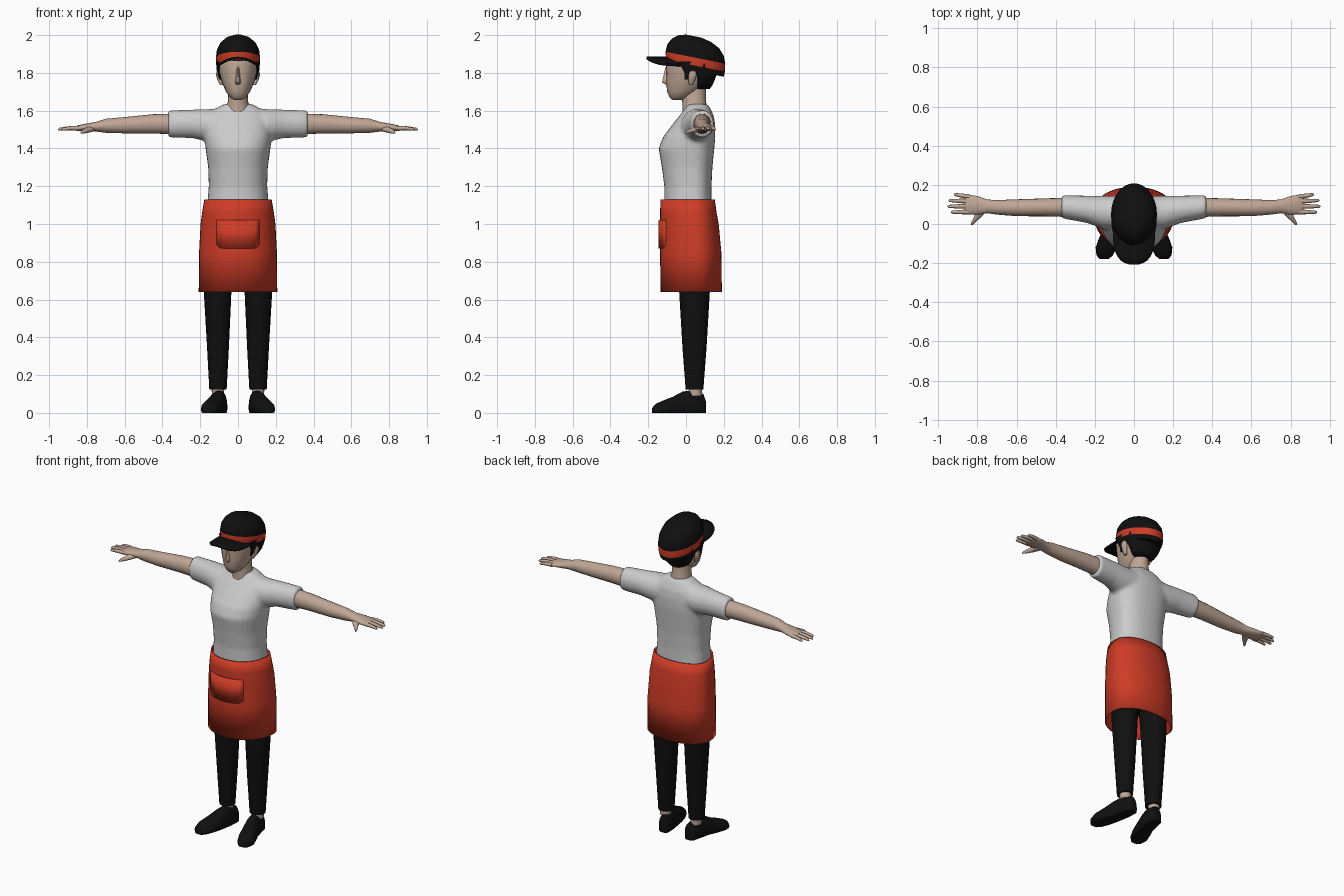
import bpy, bmesh, math

cube = bpy.data.objects.get("Cube")
if cube:
    bpy.data.objects.remove(cube, do_unlink=True)


def material(name, color):
    m = bpy.data.materials.new(name)
    m.use_nodes = True
    m.diffuse_color = (*color, 1)
    m.node_tree.nodes["Principled BSDF"].inputs["Base Color"].default_value = (*color, 1)
    return m


SKIN = material("skin", (0.52, 0.38, 0.30))
WHITE = material("shirt grey white", (0.60, 0.60, 0.60))
RED = material("apron red", (0.62, 0.045, 0.02))
BLACK = material("black", (0.005, 0.005, 0.005))

AXES = {"x": lambda t, u, v: (t, u, v),
        "y": lambda t, u, v: (u, t, v),
        "z": lambda t, u, v: (u, v, t)}


def finish(name, bm, mats, mirror=False, angle=50):
    bmesh.ops.recalc_face_normals(bm, faces=bm.faces)
    mesh = bpy.data.meshes.new(name)
    bm.to_mesh(mesh)
    bm.free()
    ob = bpy.data.objects.new(name, mesh)
    bpy.context.collection.objects.link(ob)
    for m in mats:
        mesh.materials.append(m)
    bpy.ops.object.select_all(action="DESELECT")
    ob.select_set(True)
    bpy.context.view_layer.objects.active = ob
    bpy.ops.object.shade_smooth_by_angle(angle=math.radians(angle))
    if mirror:
        ob.modifiers.new("mirror", "MIRROR").use_mirror_merge = False
    return ob


def loft(bm, sections, axis="z", n=24, power=2.0, capped=True):
    """Skin rings of (position, u, v, u radius, v radius below, v radius above)."""
    rings = []
    for t, u, v, ru, lo, *hi in sections:
        hi = hi[0] if hi else lo
        ring = []
        for i in range(n):
            a = math.tau * i / n
            c, s = math.cos(a), math.sin(a)
            du = math.copysign(abs(c) ** (2 / power), c) * ru
            dv = math.copysign(abs(s) ** (2 / power), s) * (hi if s > 0 else lo)
            ring.append(bm.verts.new(AXES[axis](t, u + du, v + dv)))
        rings.append(ring)
    for k, (a, b) in enumerate(zip(rings, rings[1:])):
        for i in range(n):
            j = (i + 1) % n
            bm.faces.new((a[i], a[j], b[j], b[i]))
    if capped:
        bm.faces.new(rings[0])
        bm.faces.new(rings[-1])


def part(name, sections, mat, axis="z", n=24, power=2.0, mirror=False, capped=True):
    bm = bmesh.new()
    loft(bm, sections, axis, n, power, capped)
    return finish(name, bm, [mat], mirror)


# Shirt: torso and both sleeves blended into one skin
bm = bmesh.new()
loft(bm, [(1.08, 0, .04, .165, .155, .095), (1.2, 0, .04, .155, .155, .095),
          (1.3, 0, .04, .158, .168, .1), (1.4, 0, .04, .172, .185, .11),
          (1.46, 0, .05, .178, .172, .105), (1.52, 0, .06, .178, .137, .095),
          (1.57, 0, .06, .165, .097, .088), (1.61, 0, .06, .12, .067, .07),
          (1.635, 0, .06, .075, .055, .055)], power=2.3, n=32)
for s in (1, -1):
    loft(bm, [(s * .06, .06, 1.525, .085, .09), (s * .16, .06, 1.522, .085, .086),
              (s * .24, .075, 1.53, .07, .076), (s * .37, .088, 1.53, .059, .072)], "x")
shirt = finish("shirt", bm, [WHITE])
remesh = shirt.modifiers.new("blend", "REMESH")
remesh.mode = "VOXEL"
remesh.voxel_size = 0.011
remesh.use_smooth_shade = True
soften = shirt.modifiers.new("soften", "SMOOTH")
soften.iterations = 5

# Arms, palms, fingers and thumbs
part("arm", [(.3, .085, 1.53, .05, .056), (.45, .085, 1.53, .046, .051),
             (.6, .083, 1.523, .043, .043), (.7, .085, 1.52, .037, .037),
             (.75, .09, 1.515, .035, .026), (.8, .095, 1.511, .048, .021),
             (.85, .1, 1.507, .05, .015), (.865, .1, 1.505, .044, .009)],
     SKIN, "x", 20, mirror=True)
bm = bmesh.new()
for y0, y1, tip in ((.062, .06, .935), (.09, .09, .953), (.116, .12, .947), (.139, .15, .92)):
    mid = (.84 + tip) / 2
    loft(bm, [(.84, y0, 1.507, .013, .012), (mid, (y0 + y1) / 2, 1.507, .011, .011),
              (tip - .008, y1, 1.502, .008, .008), (tip, y1, 1.5, .003, .003)], "x", 10)
loft(bm, [(.085, .775, 1.507, .034, .018), (.04, .795, 1.498, .02, .015),
          (.01, .82, 1.488, .011, .01), (-.006, .83, 1.483, .004, .004)], "y", 10)
finish("fingers", bm, [SKIN], True)

# Neck and head
part("neck", [(1.57, 0, .055, .08, .075, .06), (1.61, 0, .055, .065, .073, .06),
              (1.65, 0, .045, .053, .065, .06), (1.72, 0, .045, .05, .07, .06)], SKIN)
part("head", [(1.656, 0, -.05, .018, .02, .03), (1.668, 0, -.04, .04, .045, .06),
              (1.7, 0, -.01, .064, .09, .07), (1.75, 0, .02, .085, .125, .09),
              (1.8, 0, .03, .1, .134, .11), (1.85, 0, .04, .106, .148, .11),
              (1.9, 0, .05, .104, .145, .12)], SKIN, power=2.2)
part("nose", [(1.738, 0, -.09, .012, .018), (1.75, 0, -.095, .018, .034),
              (1.765, 0, -.095, .014, .03), (1.83, 0, -.09, .008, .02)], SKIN, n=10)
part("ear", [(1.735, .086, .025, .008, .01), (1.76, .096, .03, .012, .018),
             (1.79, .105, .035, .012, .022), (1.81, .104, .035, .008, .016)],
     SKIN, n=10, mirror=True)

# Hair: nape, sides and sideburns
part("hair", [(1.715, 0, .075, .05, .03, .05), (1.735, 0, .075, .078, .03, .065),
              (1.77, 0, .08, .1, .035, .075), (1.8, 0, .08, .112, .055, .085),
              (1.85, 0, .07, .114, .1, .11), (1.88, 0, .07, .108, .11, .1)], BLACK)
part("sideburn", [(1.765, .092, .0, .006, .008), (1.8, .1, .01, .009, .02),
                  (1.86, .107, .01, .008, .05)], BLACK, n=10, mirror=True)

# Cap crown with a coloured band, tipped down towards the back
BAND_LOW, BAND_HIGH = 1.838, 1.88
bm = bmesh.new()
loft(bm, [(1.81, 0, .05, .108, .15), (BAND_LOW, 0, .05, .115, .156),
          (BAND_HIGH, 0, .05, .117, .158), (1.92, 0, .05, .112, .15),
          (1.955, 0, .05, .095, .126), (1.98, 0, .045, .066, .088),
          (1.993, 0, .04, .03, .04)], n=32)
for f in bm.faces:
    f.material_index = int(BAND_LOW < f.calc_center_median().z < BAND_HIGH)
for v in bm.verts:
    v.co.z -= .2 * (v.co.y - .05)
finish("cap", bm, [BLACK, RED])

# Cap brim, drooping at the sides
bm = bmesh.new()
COLS, ROWS = 16, 6
grid = []
for i in range(COLS + 1):
    a = math.pi * i / COLS
    x = -.108 * math.copysign(abs(math.cos(a)) ** .8, math.cos(a))
    tip = -.03 - .178 * math.sin(a) ** .7
    grid.append([bm.verts.new((x, -.02 + (tip + .02) * j / ROWS, 1.886 - .04 * (x / .108) ** 2))
                 for j in range(ROWS + 1)])
for a, b in zip(grid, grid[1:]):
    for j in range(ROWS):
        bm.faces.new((a[j], a[j + 1], b[j + 1], b[j]))
brim = finish("cap_brim", bm, [BLACK])
thick = brim.modifiers.new("thickness", "SOLIDIFY")
thick.thickness = .014
thick.offset = -1

# Apron wrapped round the hips, with a front pocket
apron = part("apron", [(1.13, 0, .045, .178, .18, .107), (1.06, 0, .05, .19, .187, .112),
                       (1.0, 0, .055, .198, .192, .118), (.85, 0, .06, .206, .197, .127),
                       (.64, 0, .06, .208, .195, .13)], RED, n=40, power=2.1, capped=False)
thick = apron.modifiers.new("thickness", "SOLIDIFY")
thick.thickness = .008
thick.offset = -1
bm = bmesh.new()
columns = []
for i in range(13):
    x = -.115 + .23 * i / 12
    y = .06 - .205 * math.sqrt(1 - (x / .208) ** 2)
    drop = .02 * max(0, abs(x) / .115 - .8) / .2
    columns.append([bm.verts.new((x, y, z)) for z in (.87 + drop, 1.02)])
for a, b in zip(columns, columns[1:]):
    bm.faces.new((a[0], b[0], b[1], a[1]))
pocket = finish("apron_pocket", bm, [RED])
thick = pocket.modifiers.new("thickness", "SOLIDIFY")
thick.thickness = .009
thick.offset = -1

# Hips, trouser legs, ankles and shoes
part("hips", [(.74, 0, .045, .15, .08), (.85, 0, .045, .175, .1), (1.1, 0, .03, .15, .09)], BLACK)
part("trouser_leg", [(.8, .1, .04, .075, .085), (.64, .108, .045, .073, .081),
                     (.35, .106, .045, .058, .064), (.125, .106, .045, .046, .047)],
     BLACK, n=20, mirror=True)
part("ankle", [(.14, .106, .05, .034, .034), (.09, .106, .05, .032, .034)], SKIN, n=16, mirror=True)
bm = bmesh.new()
SHOE = [(.106, .09, .06, .022), (.092, .091, .1, .035), (.03, .1, .12, .043),
        (-.02, .11, .112, .045), (-.07, .126, .085, .052), (-.12, .142, .066, .054),
        (-.16, .15, .048, .042), (-.18, .152, .025, .022)]
loft(bm, [(y, x, h * .3, w, h * .7) for y, x, h, w in SHOE], "y", 20, 2.2)
for v in bm.verts:
    v.co.z = max(v.co.z, 0)
finish("shoe", bm, [BLACK], True)
